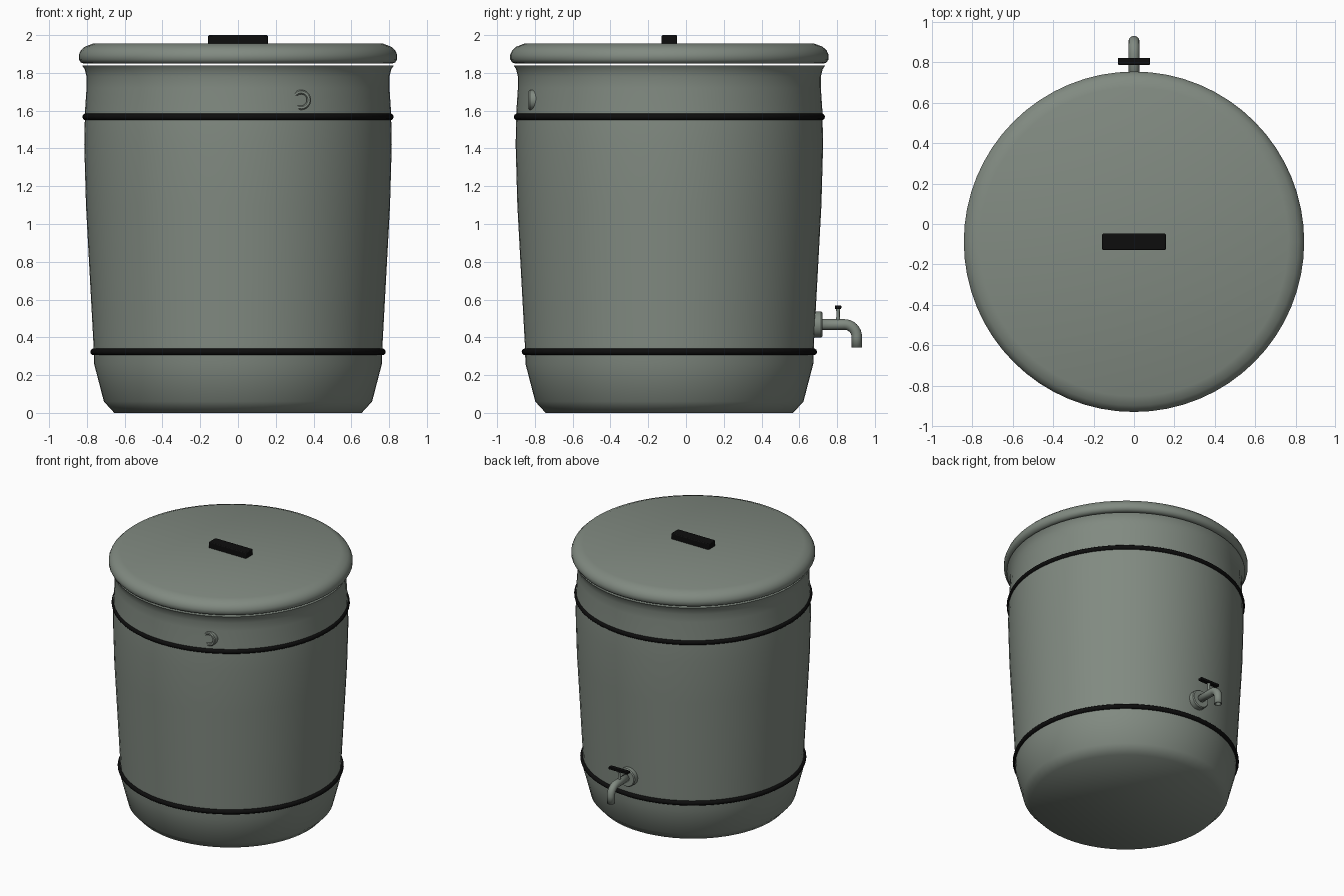
import bpy, bmesh, math
from mathutils import Matrix, Vector

cube = bpy.data.objects.get("Cube")
if cube:
    bpy.data.objects.remove(cube, do_unlink=True)

CY = -0.088      # barrel axis in y
SEGS = 64


def material(name, rgb, rough):
    m = bpy.data.materials.new(name)
    m.use_nodes = True
    m.diffuse_color = (*rgb, 1)
    bsdf = m.node_tree.nodes["Principled BSDF"]
    bsdf.inputs["Base Color"].default_value = (*rgb, 1)
    bsdf.inputs["Roughness"].default_value = rough
    return m


GREEN = material("grey green plastic", (0.22, 0.255, 0.22), 0.6)
BLACK = material("black plastic", (0.004, 0.004, 0.004), 0.6)


def finish(obj, mat, angle=60):
    obj.data.materials.append(mat)
    bpy.ops.object.select_all(action="DESELECT")
    obj.select_set(True)
    bpy.context.view_layer.objects.active = obj
    bpy.ops.object.shade_smooth_by_angle(angle=math.radians(angle))
    return obj


def lathe(name, profile, mat, place, segs=SEGS, closed=False, angle=60):
    """Turn (radius, height) points round local z; cap the ends unless closed."""
    bm = bmesh.new()
    rings = [[bm.verts.new((r * math.cos(a), r * math.sin(a), h))
              for a in (math.tau * i / segs for i in range(segs))]
             for r, h in profile]
    pairs = list(zip(rings, rings[1:]))
    if closed:
        pairs.append((rings[-1], rings[0]))
    else:
        bm.faces.new(rings[0])
        bm.faces.new(rings[-1])
    for lo, hi in pairs:
        for i in range(segs):
            j = (i + 1) % segs
            bm.faces.new((lo[i], lo[j], hi[j], hi[i]))
    bmesh.ops.recalc_face_normals(bm, faces=bm.faces)
    mesh = bpy.data.meshes.new(name)
    bm.to_mesh(mesh)
    bm.free()
    obj = bpy.data.objects.new(name, mesh)
    bpy.context.collection.objects.link(obj)
    obj.matrix_world = place
    return finish(obj, mat, angle)


def box(name, center, size, mat, bevel):
    bpy.ops.mesh.primitive_cube_add(size=1, location=center)
    obj = bpy.context.object
    obj.name = name
    obj.scale = size
    bpy.ops.object.transform_apply(location=False, rotation=False, scale=True)
    mod = obj.modifiers.new("rounded edges", "BEVEL")
    mod.width = bevel
    mod.segments = 2
    return finish(obj, mat, 40)


axis = Matrix.Translation((0, CY, 0))

# Barrel body with rounded foot and flared lip
lathe("barrel_body",
      [(0.655, 0), (0.71, 0.06), (0.762, 0.26), (0.765, 0.36), (0.805, 1.1),
       (0.814, 1.42), (0.81, 1.6), (0.802, 1.72), (0.802, 1.78),
       (0.812, 1.82), (0.824, 1.838)], GREEN, axis)

# Overhanging lid with a soft edge
lathe("lid",
      [(0.815, 1.849), (0.832, 1.855), (0.843, 1.872), (0.843, 1.895),
       (0.833, 1.918), (0.812, 1.938), (0.765, 1.956)], GREEN, axis)
box("lid_handle", (0, CY, 1.975), (0.315, 0.082, 0.05), BLACK, 0.006)

# Hoops round the barrel
for name, radius, z in (("lower_hoop", 0.764, 0.323), ("upper_hoop", 0.806, 1.567)):
    band = [(radius + 0.018 * math.cos(a), z + 0.018 * math.sin(a))
            for a in (math.tau * k / 10 for k in range(10))]
    lathe(name, band, BLACK, axis, closed=True)

# Inlet ring on the front, half sunk in the wall
front_axis = Matrix.Translation((0.334, -0.833, 1.657)) @ Matrix.Rotation(math.pi / 2, 4, "X")
lathe("inlet_ring", [(0.03, -0.08), (0.053, -0.08), (0.053, -0.006), (0.047, 0),
                     (0.036, 0), (0.03, -0.006)],
      GREEN, front_axis, segs=32, closed=True, angle=40)

# Tap: wall flange
back_axis = Matrix.Translation((0, 0.67, 0.468)) @ Matrix.Rotation(-math.pi / 2, 4, "X")
lathe("tap_flange", [(0.069, 0), (0.069, 0.045), (0.063, 0.052)], GREEN, back_axis,
      segs=32, angle=35)

# Tap: bent spout swept along a path, hollow
bend = 0.065
path = [Vector((0, 0.69, 0.468))]
for k in range(9):
    a = math.pi / 2 * k / 8
    path.append(Vector((0, 0.904 - bend + bend * math.sin(a),
                        0.468 - bend + bend * math.cos(a))))
path.append(Vector((0, 0.904, 0.346)))
curve = bpy.data.curves.new("tap_spout", "CURVE")
curve.dimensions = "3D"
curve.bevel_depth = 0.028
curve.bevel_resolution = 4
spline = curve.splines.new("POLY")
spline.points.add(len(path) - 1)
for point, co in zip(spline.points, path):
    point.co = (*co, 1)
spout = bpy.data.objects.new("tap_spout", curve)
bpy.context.collection.objects.link(spout)
bpy.ops.object.select_all(action="DESELECT")
spout.select_set(True)
bpy.context.view_layer.objects.active = spout
bpy.ops.object.convert(target="MESH")
spout = bpy.context.object
wall = spout.modifiers.new("pipe wall", "SOLIDIFY")
wall.thickness = 0.008
wall.offset = -1
finish(spout, GREEN, 50)

# Tap: stem and turning bar
lathe("tap_stem", [(0.013, 0.48), (0.009, 0.51), (0.009, 0.535), (0.012, 0.552)],
      GREEN, Matrix.Translation((0, 0.805, 0)), segs=16)
box("tap_lever", (0, 0.805, 0.56), (0.16, 0.034, 0.019), BLACK, 0.004)
